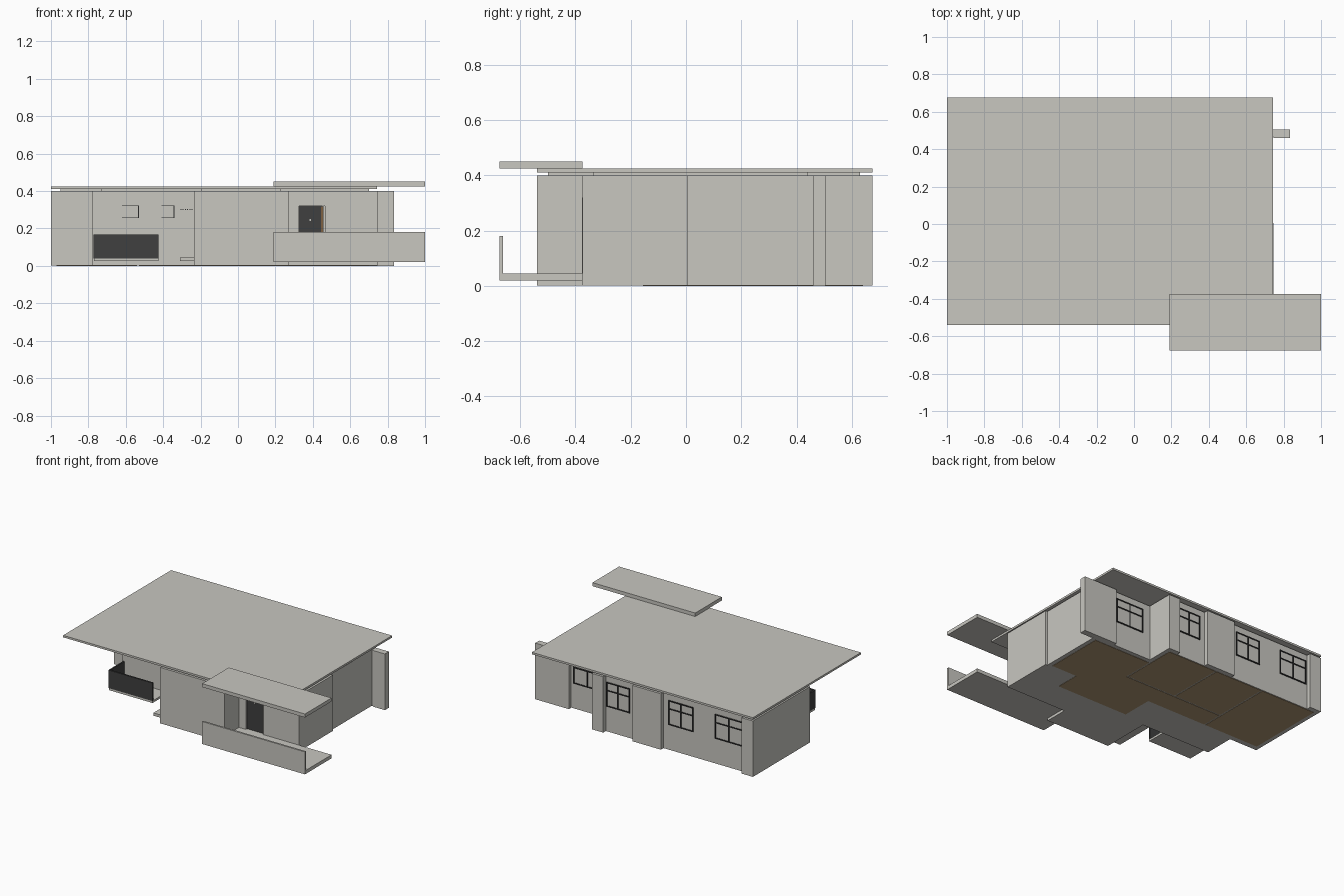
import bpy, bmesh

cube = bpy.data.objects.get("Cube")
if cube:
    bpy.data.objects.remove(cube, do_unlink=True)


def material(name, rgb):
    m = bpy.data.materials.new(name)
    m.use_nodes = True
    m.diffuse_color = (*rgb, 1)
    for n in m.node_tree.nodes:
        if n.type == 'BSDF_PRINCIPLED':
            n.inputs["Base Color"].default_value = (*rgb, 1)
    return m


PLASTER = material("pale grey plaster", (0.58, 0.57, 0.53))
DARK = material("dark grey panel", (0.05, 0.05, 0.05))
FRAME = material("black frame", (0.02, 0.02, 0.02))
FLOOR = material("brown floor", (0.42, 0.30, 0.17))
WOOD = material("orange wood", (0.50, 0.22, 0.06))


def finish(name, bm, mat):
    bmesh.ops.recalc_face_normals(bm, faces=bm.faces)
    me = bpy.data.meshes.new(name)
    bm.to_mesh(me)
    bm.free()
    me.materials.append(mat)
    ob = bpy.data.objects.new(name, me)
    bpy.context.collection.objects.link(ob)
    return ob


def add_box(bm, xs, ys, zs):
    vs = bmesh.ops.create_cube(bm, size=1)["verts"]
    for v in vs:
        v.co = [r[0] if c < 0 else r[1] for c, r in zip(v.co, (xs, ys, zs))]


def boxes(name, mat, *specs):
    bm = bmesh.new()
    for s in specs:
        add_box(bm, *s)
    return finish(name, bm, mat)


def prism(name, mat, outline, z0, z1):
    bm = bmesh.new()
    face = bm.faces.new([bm.verts.new((x, y, z0)) for x, y in outline])
    up = bmesh.ops.extrude_face_region(bm, geom=[face])["geom"]
    for v in up:
        if isinstance(v, bmesh.types.BMVert):
            v.co.z = z1
    return finish(name, bm, mat)


# Walls: one footprint with the porch corner, door niche and window recesses
BACK, RECESS, SIDE = 0.675, 0.645, 0.745
footprint = [
    (-1, 0.03), (-0.78, 0.03), (-0.78, -0.19), (-0.235, -0.19),
    (-0.235, -0.54), (0.27, -0.54), (0.27, -0.375),
    (0.325, -0.375), (0.325, -0.335), (0.475, -0.335), (0.475, -0.375),
    (SIDE, -0.375), (SIDE, 0.005), (0.73, 0.005), (0.73, 0.48), (0.27, 0.48),
    (0.27, BACK), (0.18, BACK), (0.18, RECESS), (-0.05, RECESS), (-0.05, BACK),
    (-0.275, BACK), (-0.275, RECESS), (-0.91, RECESS), (-0.91, BACK), (-1, BACK),
]
prism("walls", PLASTER, footprint, 0.002, 0.4)
boxes("door_lintel", PLASTER, ((0.325, 0.475), (-0.375, -0.335), (0.32, 0.4)))
boxes("door_sill", PLASTER, ((0.325, 0.475), (-0.375, -0.335), (0.002, 0.045)))
boxes("side_fin", PLASTER, ((0.57, 0.745), (0.465, 0.505), (0, 0.4)),
      ((0.745, 0.835), (0.46, 0.505), (0, 0.4)))

# Roof: recessed joint, main slab and raised canopy
joint = [(-0.95, 0.07), (-0.73, 0.07), (-0.73, -0.15), (-0.195, -0.15),
         (-0.195, -0.5), (0.23, -0.5), (0.23, -0.335), (0.7, -0.335),
         (0.7, 0.44), (0.23, 0.44), (0.23, 0.63), (-0.95, 0.63)]
prism("roof_joint", PLASTER, joint, 0.399, 0.411)
boxes("roof_slab", PLASTER, ((-1, 0.742), (-0.54, BACK), (0.41, 0.424)))
boxes("entrance_canopy", PLASTER, ((0.19, 1), (-0.675, -0.375), (0.425, 0.45)))

# Entrance terrace with front parapet
boxes("entrance_terrace", PLASTER, ((0.19, 1), (-0.675, -0.375), (0.02, 0.045)))
boxes("terrace_parapet", PLASTER, ((0.19, 1), (-0.675, -0.662), (0.045, 0.18)))

# Small balcony with dark panels, and the porch ledge
boxes("balcony_slab", PLASTER, ((-0.77, -0.425), (-0.355, -0.185), (0.025, 0.04)))
boxes("balcony_panels", DARK, ((-0.77, -0.425), (-0.357, -0.345), (0.04, 0.168)),
      ((-0.772, -0.762), (-0.356, -0.188), (0.04, 0.168)))
boxes("porch_ledge", PLASTER, ((-0.31, -0.23), (-0.51, -0.19), (0.025, 0.045)))

# Front door in its niche
boxes("door_leaf", DARK, ((0.325, 0.446), (-0.362, -0.334), (0.045, 0.32)))
boxes("door_edge", WOOD, ((0.446, 0.452), (-0.361, -0.334), (0.045, 0.318)))
boxes("door_frame", PLASTER, ((0.452, 0.458), (-0.37, -0.334), (0.045, 0.32)),
      ((0.465, 0.475), (-0.376, -0.334), (0.045, 0.32)))
boxes("door_handle", PLASTER, ((0.381, 0.391), (-0.366, -0.36), (0.24, 0.25)))


def back_window(name, x0, x1, y):
    """Plaster-toned panes with a dark frame, centre bar and transom."""
    z0, z1, zt, t = 0.18, 0.355, 0.295, 0.004
    xm = (x0 + x1) / 2
    ys = (y - 0.002, y + 0.006)
    bars = [((x - t, x + t), ys, (z0, z1)) for x in (x0 + t, xm, x1 - t)]
    bars += [((x0, x1), ys, (z - t, z + t)) for z in (z0 + t, zt, z1 - t)]
    boxes(name + "_frame", FRAME, *bars)
    boxes(name + "_panes", PLASTER, ((x0, x1), (y - 0.002, y + 0.002), (z0, z1)))


back_window("back_window_a", -0.01, 0.175, RECESS)
back_window("back_window_b", -0.51, -0.315, RECESS)
back_window("back_window_c", -0.9, -0.68, RECESS)
back_window("back_window_d", 0.33, 0.55, 0.48)

# Small high windows and vent slots in the porch wall
PORCH = (-0.196, -0.188)
for label, x0, x1 in (("a", -0.62, -0.53), ("b", -0.41, -0.34)):
    boxes("porch_window_" + label, FRAME,
          ((x0, x1), PORCH, (0.255, 0.259)), ((x0, x1), PORCH, (0.32, 0.324)),
          ((x1 - 0.004, x1), PORCH, (0.255, 0.324)))
boxes("vent_slots", FRAME, *[
    ((-0.308 + i * 0.012, -0.303 + i * 0.012), PORCH, (0.298, 0.303))
    for i in range(6)])

# Room floors, seen from underneath between the wall lines
rooms = [(-0.97, -0.54, 0.07, 0.64), (-0.53, -0.155, 0.23, 0.64),
         (-0.145, 0.24, 0.23, 0.64), (-0.53, 0.25, 0.07, 0.22),
         (0.25, 0.7, 0.02, 0.45), (-0.06, 0.5, -0.155, 0.07),
         (0.25, 0.5, 0.0, 0.02)]
boxes("room_floors", FLOOR, *[((a, b), (c, d), (0, 0.003)) for a, b, c, d in rooms])
